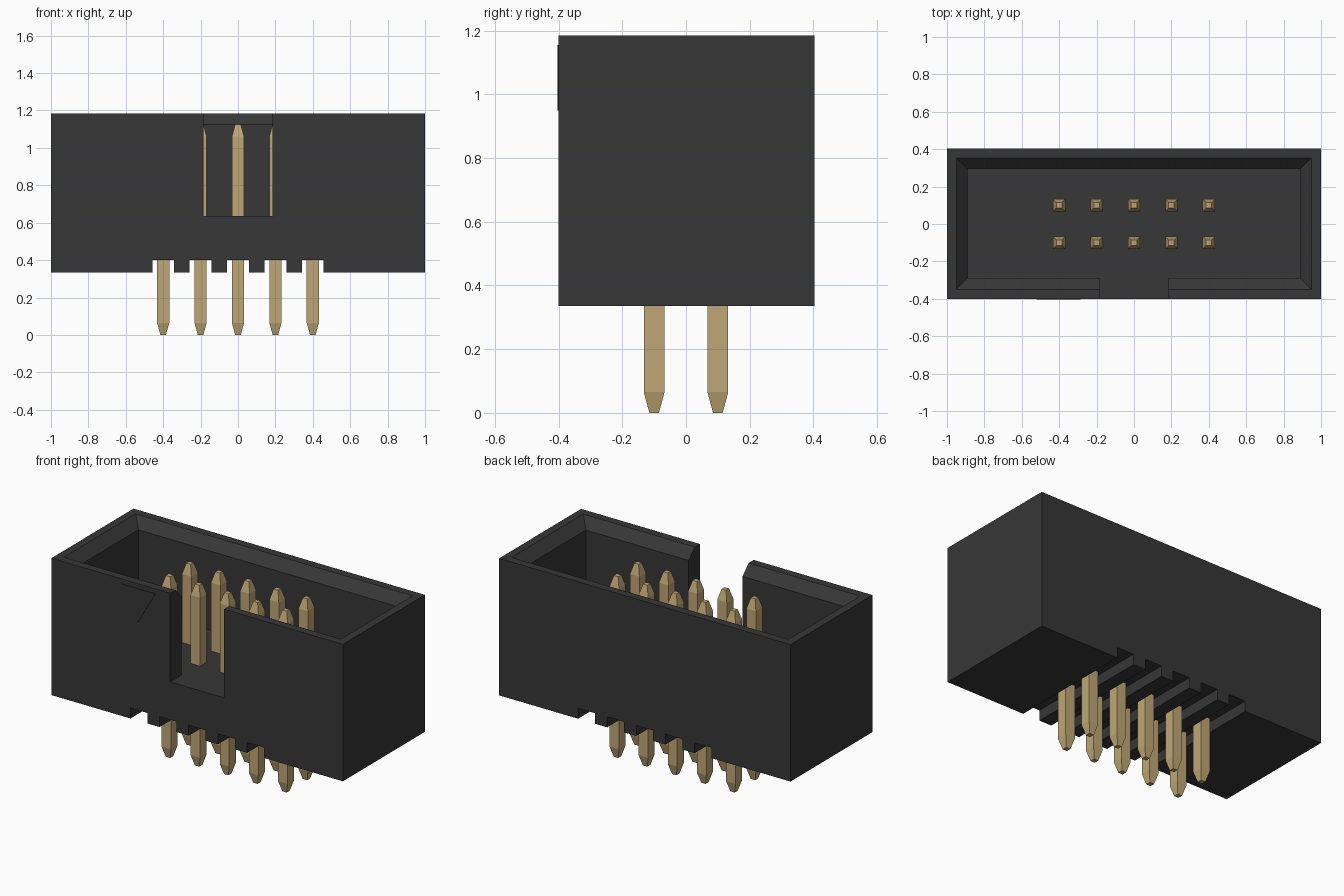
import bpy
import bmesh

default = bpy.data.objects.get("Cube")
if default:
    bpy.data.objects.remove(default, do_unlink=True)


def make_material(name, rgb, roughness, metallic=0.0):
    mat = bpy.data.materials.new(name)
    mat.use_nodes = True
    mat.diffuse_color = (*rgb, 1)
    bsdf = mat.node_tree.nodes["Principled BSDF"]
    bsdf.inputs["Base Color"].default_value = (*rgb, 1)
    bsdf.inputs["Roughness"].default_value = roughness
    bsdf.inputs["Metallic"].default_value = metallic
    return mat


black = make_material("black plastic", (0.038, 0.038, 0.038), 0.6)
gold = make_material("dull gold", (0.53, 0.39, 0.175), 0.4)


def loft(name, rings, mat):
    """Closed solid through a list of rings with equal point counts."""
    bm = bmesh.new()
    loops = [[bm.verts.new(p) for p in ring] for ring in rings]
    n = len(loops[0])
    bm.faces.new(loops[0])
    bm.faces.new(loops[-1])
    for a, b in zip(loops, loops[1:]):
        for i in range(n):
            j = (i + 1) % n
            bm.faces.new((a[i], a[j], b[j], b[i]))
    bmesh.ops.recalc_face_normals(bm, faces=bm.faces)
    mesh = bpy.data.meshes.new(name)
    bm.to_mesh(mesh)
    bm.free()
    mesh.materials.append(mat)
    obj = bpy.data.objects.new(name, mesh)
    bpy.context.collection.objects.link(obj)
    return obj


def rect(x0, x1, y0, y1, z):
    return [(x0, y0, z), (x1, y0, z), (x1, y1, z), (x0, y1, z)]


def box(name, x0, x1, y0, y1, z0, z1, mat):
    return loft(name, [rect(x0, x1, y0, y1, z) for z in (z0, z1)], mat)


def cut(target, cutter):
    """Subtract the cutter from the target and discard it."""
    cutter.hide_render = True
    mod = target.modifiers.new("cut", "BOOLEAN")
    mod.operation = "DIFFERENCE"
    mod.solver = "EXACT"
    mod.object = cutter
    bpy.context.view_layer.objects.active = target
    bpy.ops.object.modifier_apply(modifier=mod.name)
    bpy.data.objects.remove(cutter, do_unlink=True)


BOTTOM, FLOOR, TOP = 0.335, 0.635, 1.185
FRONT, BACK = -0.4, 0.404
PIN_X = [-0.4, -0.2, 0.0, 0.2, 0.4]

# Housing with a cavity whose rim is chamfered inward
housing = box("housing", -1, 1, FRONT, BACK, BOTTOM, TOP, black)
levels = [(FLOOR, 0.11), (TOP - 0.06, 0.11), (TOP, 0.05), (TOP + 0.1, 0.05)]
cut(housing, loft("cavity_cutter",
                  [rect(-1 + w, 1 - w, FRONT + w, BACK - w, z) for z, w in levels], black))

# Key notch in the front wall, level with the cavity floor
cut(housing, box("notch_cutter", -0.185, 0.185, FRONT - 0.1, -0.2, FLOOR, TOP + 0.2, black))

# Slots across the underside, one per pin column
for x in PIN_X:
    cut(housing, box("slot_cutter", x - 0.058, x + 0.058, -0.6, 0.6, BOTTOM - 0.1, 0.4, black))

# Raised first-pin triangle on the front
triangle = [(-0.52, 1.155), (-0.285, 1.155), (-0.403, 0.95)]
loft("pin_marker", [[(x, y, z) for x, z in triangle] for y in (FRONT - 0.004, FRONT)], black)

# Square pins with tapered tips
pin_levels = [(0.0, 0.015), (0.065, 0.0325), (1.06, 0.0325), (1.125, 0.015)]
for r, y in enumerate((-0.1, 0.1)):
    row = ("front", "back")[r]
    for c, x in enumerate(PIN_X):
        loft(f"{row}_pin_{c + 1}",
             [rect(x - h, x + h, y - h, y + h, z) for z, h in pin_levels], gold)
